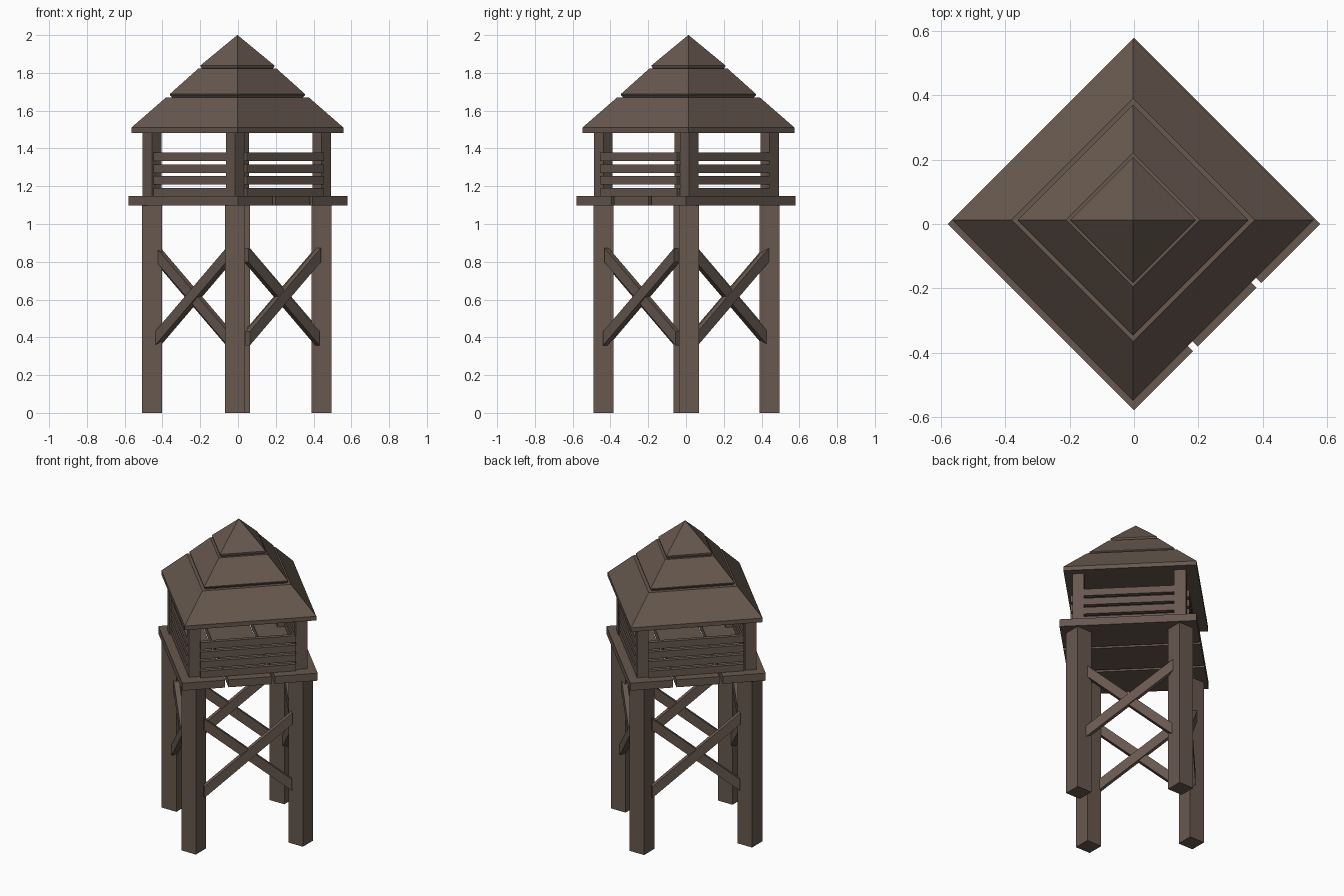
import bpy, bmesh, math
from mathutils import Matrix, Vector

if "Cube" in bpy.data.objects:
    bpy.data.objects.remove(bpy.data.objects["Cube"])

wood = bpy.data.materials.new("weathered brown wood")
wood.diffuse_color = (0.135, 0.098, 0.077, 1)
wood.use_nodes = True
wood.node_tree.nodes["Principled BSDF"].inputs["Base Color"].default_value = wood.diffuse_color


def make(name, verts, faces, matrix=Matrix()):
    me = bpy.data.meshes.new(name)
    me.from_pydata([matrix @ Vector(v) for v in verts], [], faces)
    bm = bmesh.new()
    bm.from_mesh(me)
    bmesh.ops.recalc_face_normals(bm, faces=bm.faces)
    bm.to_mesh(me)
    bm.free()
    me.materials.append(wood)
    ob = bpy.data.objects.new(name, me)
    bpy.context.collection.objects.link(ob)
    return ob


def loft(name, rings, matrix=Matrix()):
    """Closed solid through a stack of four-point rings."""
    verts = [v for r in rings for v in r]
    faces = [(3, 2, 1, 0)]
    for k in range(len(rings) - 1):
        for i in range(4):
            j = (i + 1) % 4
            faces.append((4 * k + i, 4 * k + j, 4 * k + 4 + j, 4 * k + 4 + i))
    n = len(verts)
    faces.append((n - 4, n - 3, n - 2, n - 1))
    return make(name, verts, faces, matrix)


def rect(x0, x1, y0, y1, z):
    return [(x0, y0, z), (x1, y0, z), (x1, y1, z), (x0, y1, z)]


def box(name, x0, x1, y0, y1, z0, z1, matrix=Matrix()):
    return loft(name, [rect(x0, x1, y0, y1, z0), rect(x0, x1, y0, y1, z1)], matrix)


turn = Matrix.Rotation(math.radians(45), 4, 'Z')   # tower stands cornerwise

# Legs are square to the axes, posts are square to the platform
corners = [("left", -0.455, -0.012), ("right", 0.443, 0.017),
           ("front", -0.015, -0.438), ("back", 0.01, 0.443)]
h, p = 0.053, 0.035
for side, x, y in corners:
    box(side + "_leg", x - h, x + h, y - h, y + h, 0, 1.1)
    box(side + "_post", -p, p, -p, p, 1.14, 1.49,
        Matrix.Translation((x, y, 0)) @ turn)

# Platform of three wide planks
for i in range(3):
    a = -0.409 + i * 0.2795
    box("platform_plank_%d" % i, a, a + 0.259, -0.409, 0.409, 1.098, 1.147, turn)

# Cross braces and railing boards on every side
for s in range(4):
    m = turn @ Matrix.Rotation(math.radians(90 * s), 4, 'Z')
    for d in (1, -1):
        y0, y1 = (-0.355, -0.322) if d == 1 else (-0.345, -0.312)
        rings = []
        for x, z in ((-0.265, 0.615 - d * 0.22), (0.265, 0.615 + d * 0.22)):
            rings.append([(x, y0, z - 0.037), (x, y1, z - 0.037),
                          (x, y1, z + 0.037), (x, y0, z + 0.037)])
        loft("brace_%d_%s" % (s, "rising" if d == 1 else "falling"), rings, m)
    for k in range(4):
        z = 1.146 + k * 0.0625
        box("rail_board_%d_%d" % (s, k), -0.288, 0.288, -0.355, -0.33, z, z + 0.045, m)

# Three-tiered pyramid roof; half diagonal and height of each ring
tiers = {
    "lower_roof": [(0.562, 1.483), (0.562, 1.51), (0.378, 1.67)],
    "middle_roof": [(0.34, 1.665), (0.358, 1.683), (0.358, 1.688), (0.208, 1.822)],
    "top_roof": [(0.183, 1.815), (0.195, 1.834), (0.195, 1.84), (0.001, 2.0)],
}
place = Matrix.Translation((-0.003, 0.013, 0)) @ turn
for name, prof in tiers.items():
    rings = []
    for r, z in prof:
        q = r / math.sqrt(2)
        rings.append(rect(-q, q, -q, q, z))
    loft(name, rings, place)
